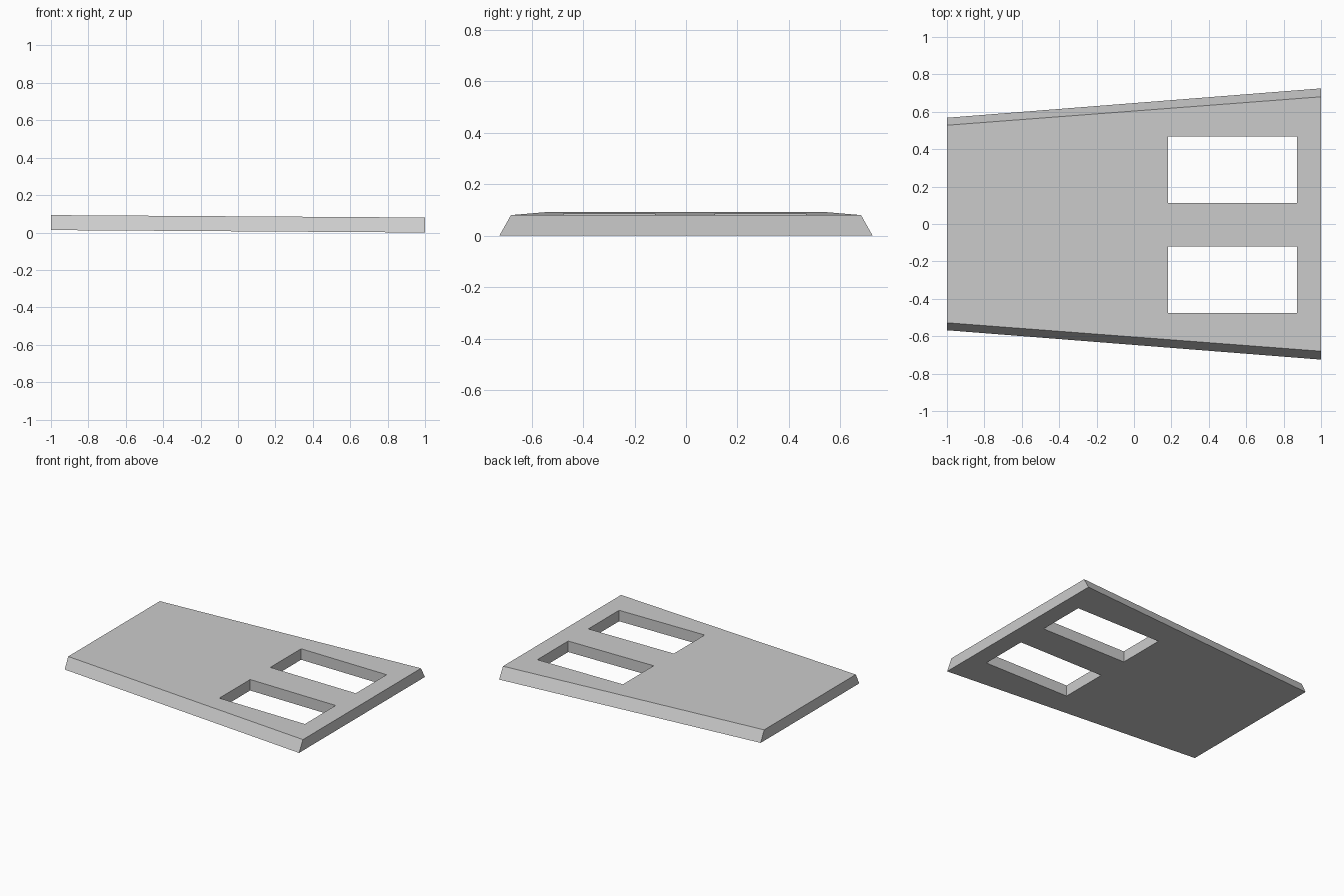
import bpy
import bmesh

if "Cube" in bpy.data.objects:
    bpy.data.objects.remove(bpy.data.objects["Cube"], do_unlink=True)

grey = bpy.data.materials.new("plain grey")
grey.use_nodes = True
colour = (0.6, 0.6, 0.6, 1)
grey.diffuse_color = colour
grey.node_tree.nodes["Principled BSDF"].inputs["Base Color"].default_value = colour


def loft(name, sections):
    """Solid between two four-cornered end sections."""
    bm = bmesh.new()
    a, b = [[bm.verts.new(p) for p in s] for s in sections]
    bm.faces.new(a)
    bm.faces.new(b)
    for i in range(4):
        j = (i + 1) % 4
        bm.faces.new((a[i], a[j], b[j], b[i]))
    bmesh.ops.recalc_face_normals(bm, faces=bm.faces)
    mesh = bpy.data.meshes.new(name)
    bm.to_mesh(mesh)
    bm.free()
    mesh.materials.append(grey)
    obj = bpy.data.objects.new(name, mesh)
    bpy.context.collection.objects.link(obj)
    return obj


def end_section(x, z, half_bottom, half_top, thickness=0.08):
    """Trapezoid with sloping front and back edges."""
    return [(x, -half_bottom, z), (x, half_bottom, z),
            (x, half_top, z + thickness), (x, -half_top, z + thickness)]


def box_section(x, y0, y1):
    return [(x, y0, -0.2), (x, y1, -0.2), (x, y1, 0.3), (x, y0, 0.3)]


# Tapered slab, tilted slightly down towards its wide end
panel = loft("tapered_panel", [end_section(-1, 0.013, 0.568, 0.528),
                               end_section(1, 0, 0.725, 0.68)])

# Two rectangular openings
bpy.context.view_layer.objects.active = panel
for y0, y1 in ((-0.475, -0.12), (0.112, 0.467)):
    cutter = loft("opening_cutter", [box_section(0.182, y0, y1),
                                     box_section(0.872, y0, y1)])
    cutter.hide_render = True
    cut = panel.modifiers.new("opening", "BOOLEAN")
    cut.operation = "DIFFERENCE"
    cut.solver = "EXACT"
    cut.object = cutter
    bpy.ops.object.modifier_apply(modifier=cut.name)
    bpy.data.objects.remove(cutter, do_unlink=True)
